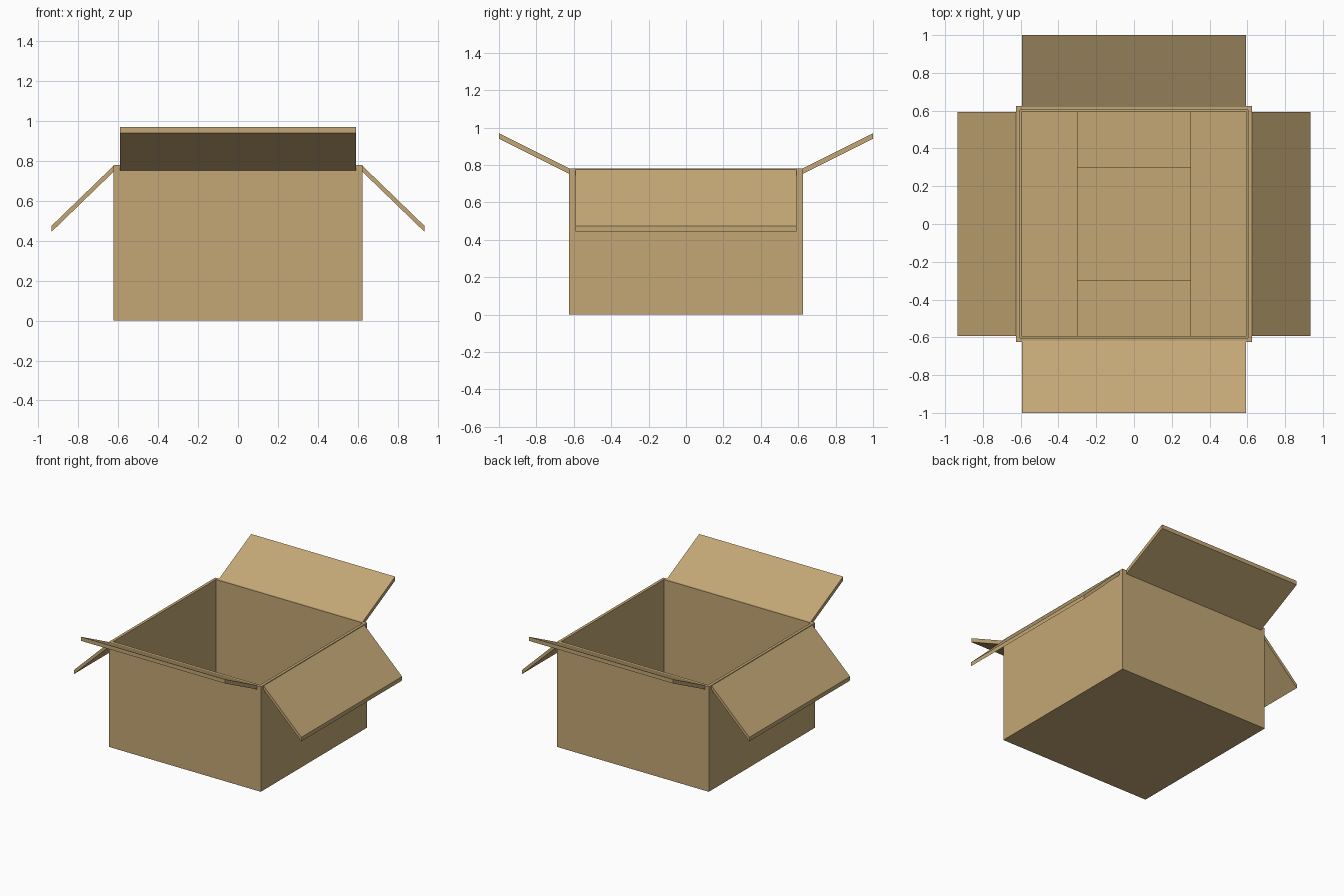
import bpy, bmesh, math
from mathutils import Matrix, Vector

if "Cube" in bpy.data.objects:
    bpy.data.objects.remove(bpy.data.objects["Cube"])

OUT, H, T = 0.625, 0.78, 0.03      # half width, height, board thickness
INN = OUT - T

card = bpy.data.materials.new("cardboard tan")
card.diffuse_color = (0.55, 0.39, 0.18, 1)
card.use_nodes = True
card.node_tree.nodes["Principled BSDF"].inputs["Base Color"].default_value = card.diffuse_color


def finish(bm, name):
    bmesh.ops.recalc_face_normals(bm, faces=bm.faces)
    me = bpy.data.meshes.new(name)
    bm.to_mesh(me)
    bm.free()
    me.materials.append(card)
    ob = bpy.data.objects.new(name, me)
    bpy.context.collection.objects.link(ob)
    return ob


def flap(name, profile, half, angle):
    """Extrude an (outward, z) profile along the wall, then turn it about z."""
    bm = bmesh.new()
    face = bm.faces.new([bm.verts.new((r, -half, z)) for r, z in profile])
    ext = bmesh.ops.extrude_face_region(bm, geom=[face])
    verts = [v for v in ext["geom"] if isinstance(v, bmesh.types.BMVert)]
    bmesh.ops.translate(bm, verts=verts, vec=Vector((0, 2 * half, 0)))
    bmesh.ops.rotate(bm, verts=bm.verts, matrix=Matrix.Rotation(angle, 3, 'Z'))
    return finish(bm, name)


# Open carton: a block with its top inset and sunk to the floor
bm = bmesh.new()
bmesh.ops.create_cube(bm, size=1)
bmesh.ops.scale(bm, verts=bm.verts, vec=(2 * OUT, 2 * OUT, H))
bmesh.ops.translate(bm, verts=bm.verts, vec=(0, 0, H / 2))
top = max(bm.faces, key=lambda f: f.calc_center_median().z)
bmesh.ops.inset_region(bm, faces=[top], thickness=T)
ext = bmesh.ops.extrude_discrete_faces(bm, faces=[top])
for v in ext["faces"][0].verts:
    v.co.z = T
finish(bm, "carton_body")


def slab(z):
    return [(0.30, z), (INN, z), (INN, z + T), (0.30, z + T)]


# Top flaps (sides hang down, front and back lift up) and inner bottom flaps
side = [(OUT - 0.005, H - T), (OUT - 0.005, H), (0.935, 0.475), (0.935, 0.445)]
lift = [(OUT - 0.005, H - T), (OUT - 0.005, H), (1.0, 0.97), (1.0, 0.94)]
for i, where in enumerate(("right", "back", "left", "front")):
    a = i * math.pi / 2
    is_side = i % 2 == 0
    flap(where + "_top_flap", side if is_side else lift, 0.592, a)
    flap(where + "_bottom_flap", slab(2 * T if is_side else T), INN, a)
